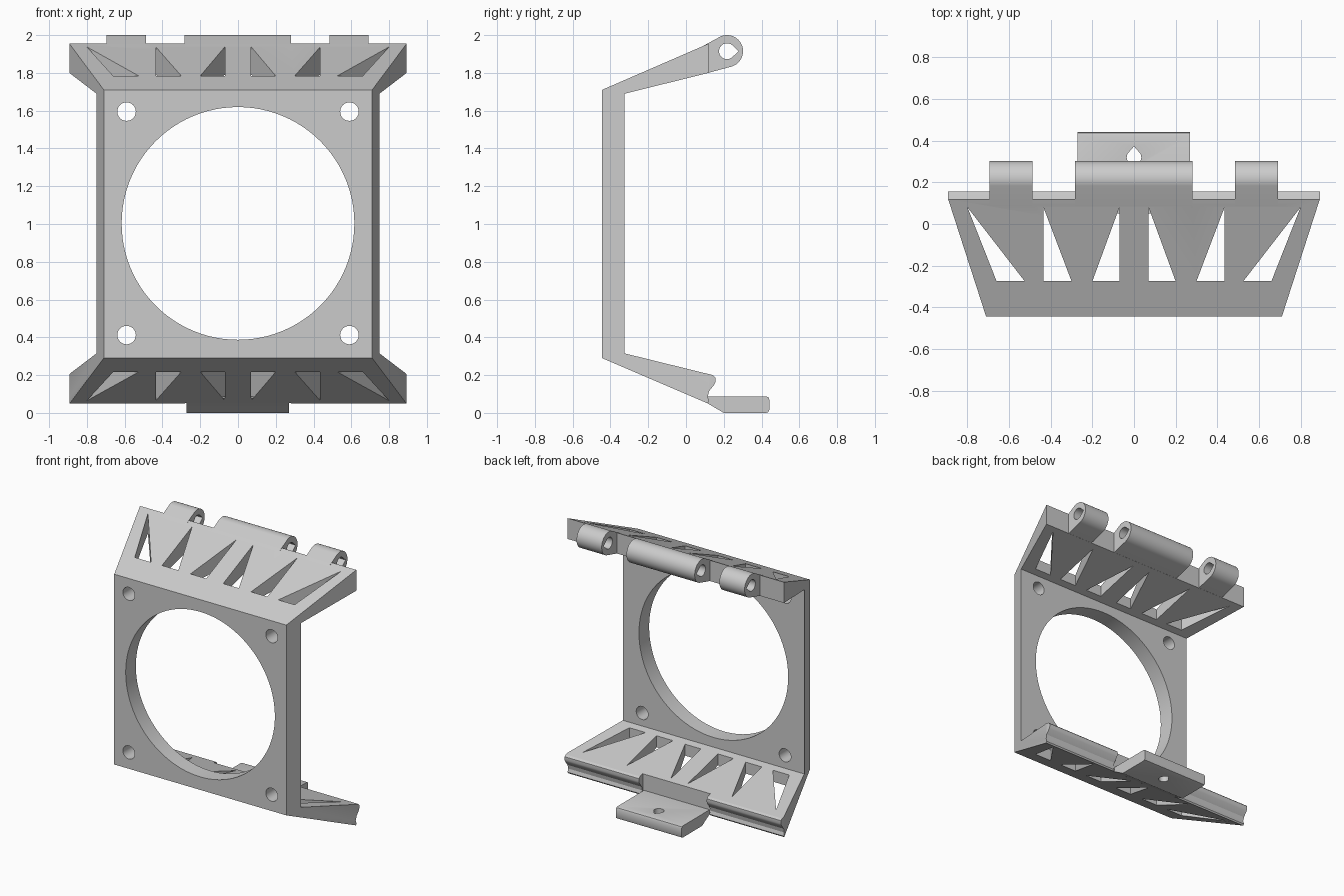
import bpy, bmesh, math
from mathutils import Vector

if "Cube" in bpy.data.objects:
    bpy.data.objects.remove(bpy.data.objects["Cube"], do_unlink=True)

grey = bpy.data.materials.new("light grey")
grey.use_nodes = True
grey.diffuse_color = (0.6, 0.6, 0.6, 1)
grey.node_tree.nodes["Principled BSDF"].inputs["Base Color"].default_value = (0.6, 0.6, 0.6, 1)


def prism(name, pts, axis, lo, hi):
    """Extrude a closed 2D outline along an axis; points are the other two axes in order."""
    def place(p, d):
        c = list(p)
        c.insert("xyz".index(axis), d)
        return Vector(c)
    bm = bmesh.new()
    face = bm.faces.new([bm.verts.new(place(p, lo)) for p in pts])
    ext = bmesh.ops.extrude_face_region(bm, geom=[face])
    move = place((0, 0), hi - lo)
    bmesh.ops.translate(bm, vec=move, verts=[v for v in ext["geom"] if isinstance(v, bmesh.types.BMVert)])
    bmesh.ops.recalc_face_normals(bm, faces=bm.faces)
    mesh = bpy.data.meshes.new(name)
    bm.to_mesh(mesh)
    bm.free()
    mesh.materials.append(grey)
    obj = bpy.data.objects.new(name, mesh)
    bpy.context.collection.objects.link(obj)
    return obj


def combine(target, tool, operation="DIFFERENCE"):
    mod = target.modifiers.new("combine", "BOOLEAN")
    mod.operation, mod.solver, mod.object = operation, "EXACT", tool
    bpy.context.view_layer.objects.active = target
    bpy.ops.object.modifier_apply(modifier=mod.name)
    bpy.data.objects.remove(tool, do_unlink=True)


def arc(cx, cy, r, start, end, n):
    angles = [math.radians(start + (end - start) * i / n) for i in range(n + 1)]
    return [(cx + r * math.cos(a), cy + r * math.sin(a)) for a in angles]


def circle(cx, cy, r, n):
    return arc(cx, cy, r, 0, 360, n)[:-1]


# Bracket body: plate with two angled wings, the lower one ending in a groove
profile = [(-0.445, 0.29), (0.115, 0.05), (0.122, 0.06), (0.115, 0.085), (0.122, 0.115),
           (0.15, 0.15), (0.156, 0.165), (0.155, 0.188), (0.142, 0.2), (-0.325, 0.315),
           (-0.325, 1.69), (0.12, 1.8), (0.12, 1.955), (-0.445, 1.71)]
body = prism("fan_bracket", profile, "x", -1, 1)

# Flared outline seen from above
half = [(0.71, -0.445), (0.893, 0.12), (0.893, 0.3)]
outline = [(x, y - 0.001 if y < 0 else y) for x, y in half]
outline += [(-x, y) for x, y in reversed(outline)]
combine(body, prism("flare_cutter", outline, "z", -1, 3), "INTERSECT")

# Fan opening and screw holes
combine(body, prism("fan_cutter", circle(0, 1.003, 0.616, 96), "y", -0.6, -0.2))
for x in (-0.59, 0.59):
    for z in (0.412, 1.595):
        combine(body, prism("screw_cutter", circle(x, z, 0.049, 32), "y", -0.6, -0.2))

# Triangular windows through both wings
for base_a, base_b, tip in ((0.07, 0.2, 0.07), (0.3, 0.435, 0.435), (0.525, 0.66, 0.8)):
    for s in (-1, 1):
        tri = [(s * base_a, -0.275), (s * base_b, -0.275), (s * tip, 0.08)]
        combine(body, prism("window_cutter", tri, "z", -1, 3))

# Clearance in the lower wing behind the tab
combine(body, prism("clearance_cutter", [(0.11, -0.1), (0.3, -0.1), (0.3, 0.4), (0.11, 0.4)], "x", -0.28, 0.28))

# Hinge knuckles with teardrop bores
cy, cz = 0.217, 1.915
knuckle = [(0.08, 1.79), (0.08, 1.937)] + arc(cy, cz, 0.085, 113, -76, 28)
bore = arc(cy, cz, 0.042, 50, 310, 24) + [(cy + 0.062, cz)]
for lo, hi in ((-0.695, -0.487), (-0.283, 0.28), (0.485, 0.692)):
    part = prism("knuckle", knuckle, "x", lo, hi)
    combine(part, prism("bore_cutter", bore, "x", lo - 0.1, hi + 0.1))
    combine(body, part, "UNION")

# Lower latch tab with a teardrop hole
tab = prism("latch_tab", [(0.05, 0.087), (0.05, 0.079), (0.115, 0.05), (0.2, 0), (0.425, 0), (0.436, 0.004),
                          (0.441, 0.016), (0.441, 0.071), (0.436, 0.083), (0.425, 0.087)], "x", -0.272, 0.27)
tear = arc(0, 0.32, 0.035, 140, 400, 24) + [(0, 0.373)]
combine(tab, prism("tab_hole_cutter", tear, "z", -0.2, 0.3))
combine(body, tab, "UNION")

# Smooth the round surfaces only
bpy.ops.object.select_all(action="DESELECT")
body.select_set(True)
bpy.context.view_layer.objects.active = body
bpy.ops.object.shade_smooth_by_angle(angle=math.radians(25))
